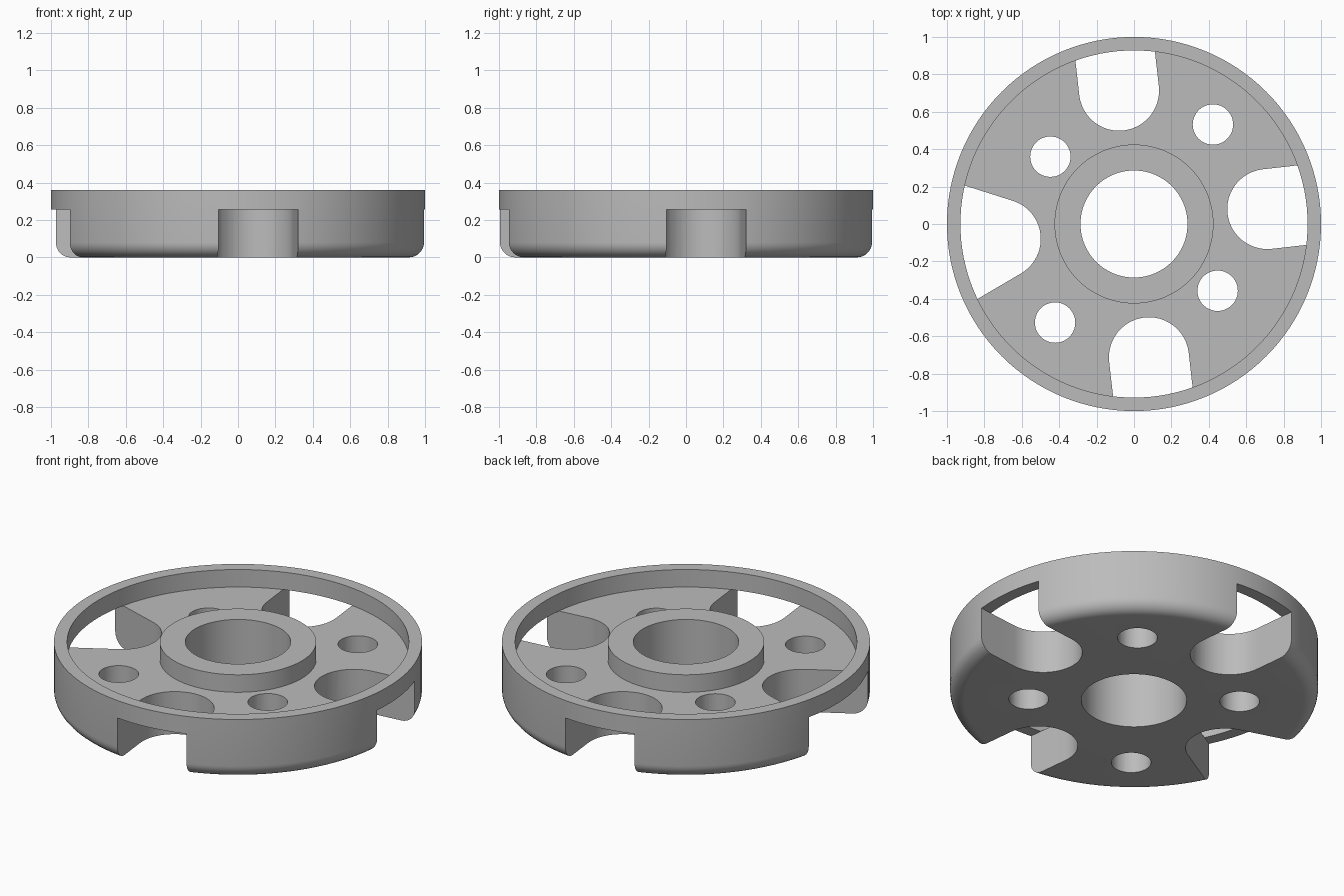
import bpy, bmesh
from math import sin, cos, pi, radians
from mathutils import Vector

cube = bpy.data.objects.get("Cube")
if cube:
    bpy.data.objects.remove(cube, do_unlink=True)

HEIGHT, FLOOR = 0.36, 0.255
BORE_R, HUB_R, RIM_R, OUTER_R, FILLET = 0.286, 0.425, 0.928, 1.0, 0.08

grey = bpy.data.materials.new("metal grey")
grey.use_nodes = True
grey.diffuse_color = (0.5, 0.5, 0.5, 1)
grey.node_tree.nodes["Principled BSDF"].inputs["Base Color"].default_value = (0.5, 0.5, 0.5, 1)


def make_object(name, bm):
    bmesh.ops.recalc_face_normals(bm, faces=bm.faces)
    mesh = bpy.data.meshes.new(name)
    bm.to_mesh(mesh)
    bm.free()
    mesh.materials.append(grey)
    obj = bpy.data.objects.new(name, mesh)
    bpy.context.collection.objects.link(obj)
    return obj


def lathe(name, profile, steps):
    bm = bmesh.new()
    verts = [bm.verts.new((r, 0, z)) for r, z in profile]
    edges = [bm.edges.new((v, verts[i - 1])) for i, v in enumerate(verts)]
    bmesh.ops.spin(bm, geom=verts + edges, cent=(0, 0, 0), axis=(0, 0, 1),
                   angle=2 * pi, steps=steps, use_merge=True)
    bmesh.ops.remove_doubles(bm, verts=bm.verts, dist=1e-5)
    return make_object(name, bm)


def prism(name, outline, z0, z1):
    bm = bmesh.new()
    face = bm.faces.new([bm.verts.new((x, y, z0)) for x, y in outline])
    top = bmesh.ops.extrude_face_region(bm, geom=[face])["geom"]
    bmesh.ops.translate(bm, vec=(0, 0, z1 - z0),
                        verts=[v for v in top if isinstance(v, bmesh.types.BMVert)])
    return make_object(name, bm)


def slot_outline(angle, flare):
    """Round-ended slot, open outwards, with walls spread by the flare angle."""
    centre, radius, reach = Vector((0.717, 0)), 0.214, 0.5
    start, end = pi / 2 + flare, 3 * pi / 2 - flare
    arc = [start + (end - start) * i / 24 for i in range(25)]
    points = [centre + radius * Vector((cos(a), sin(a))) for a in arc]
    points.insert(0, points[0] + reach * Vector((cos(flare), sin(flare))))
    points.append(points[-1] + reach * Vector((cos(flare), -sin(flare))))
    c, s = cos(angle), sin(angle)
    return [(c * p.x - s * p.y, s * p.x + c * p.y) for p in points]


def cut(obj, cutter):
    cutter.hide_render = True
    mod = obj.modifiers.new("cut", 'BOOLEAN')
    mod.operation, mod.solver, mod.object = 'DIFFERENCE', 'EXACT', cutter
    bpy.context.view_layer.objects.active = obj
    bpy.ops.object.modifier_apply(modifier=mod.name)
    bpy.data.objects.remove(cutter, do_unlink=True)


# Turned body: bore, rounded lower edge, rim, recessed floor and raised hub
fillet = [(OUTER_R - FILLET + FILLET * sin(a), FILLET - FILLET * cos(a))
          for a in [pi / 2 * i / 8 for i in range(9)]]
wheel = lathe("wheel_body", [(BORE_R, 0)] + fillet + [
    (OUTER_R, HEIGHT), (RIM_R, HEIGHT), (RIM_R, FLOOR),
    (HUB_R, FLOOR), (HUB_R, HEIGHT), (BORE_R, HEIGHT)], 128)

# Four open slots below the rim; the left one is flared
for i in range(4):
    flare = radians(24) if i == 2 else 0
    outline = slot_outline(radians(6.4) + i * pi / 2, flare)
    cut(wheel, prism("slot_cutter", outline, -0.1, FLOOR))

# Four bolt holes through the floor
for x, y in [(0.422, 0.532), (-0.447, 0.36), (-0.422, -0.527), (0.447, -0.357)]:
    ring = [(x + 0.108 * cos(2 * pi * k / 48), y + 0.108 * sin(2 * pi * k / 48))
            for k in range(48)]
    cut(wheel, prism("hole_cutter", ring, -0.1, 0.5))

# Smooth curved walls, keep machined edges sharp
bpy.ops.object.select_all(action='DESELECT')
wheel.select_set(True)
bpy.context.view_layer.objects.active = wheel
bpy.ops.object.shade_smooth_by_angle(angle=radians(30))
